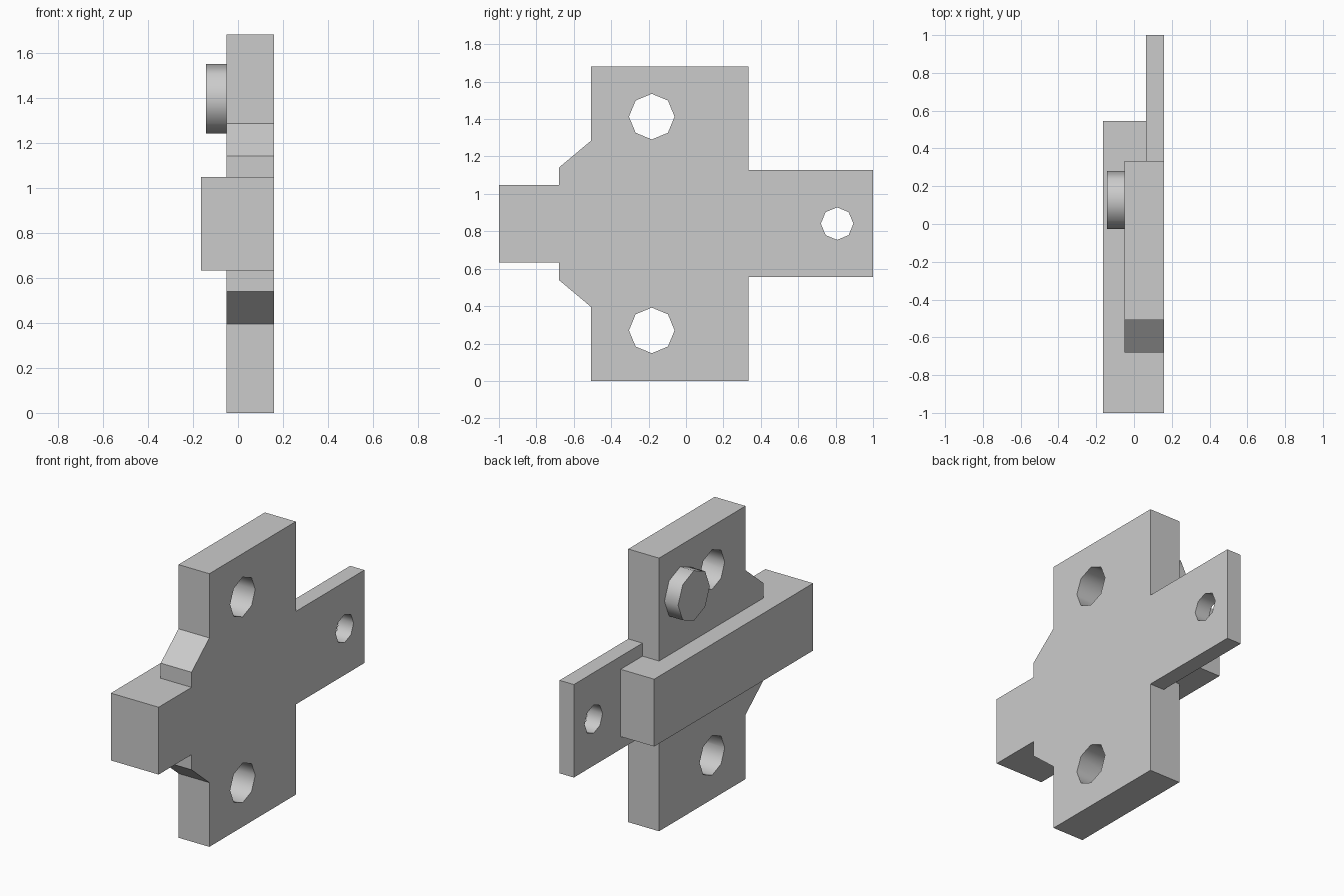
import bpy, bmesh
from math import cos, sin, pi

if "Cube" in bpy.data.objects:
    bpy.data.objects.remove(bpy.data.objects["Cube"])

MID = 0.84  # height of the mirror line through the bracket


def prism(name, outline, x0, x1, smooth=False):
    """Extrude a (y, z) outline along x; optionally smooth the side walls."""
    bm = bmesh.new()
    face = bm.faces.new([bm.verts.new((x0, y, z)) for y, z in outline])
    ext = bmesh.ops.extrude_face_region(bm, geom=[face])
    verts = [g for g in ext["geom"] if isinstance(g, bmesh.types.BMVert)]
    bmesh.ops.translate(bm, verts=verts, vec=(x1 - x0, 0, 0))
    bmesh.ops.recalc_face_normals(bm, faces=bm.faces)
    for f in bm.faces:
        f.smooth = smooth and len(f.verts) == 4
    mesh = bpy.data.meshes.new(name)
    bm.to_mesh(mesh)
    bm.free()
    ob = bpy.data.objects.new(name, mesh)
    bpy.context.collection.objects.link(ob)
    return ob


def box(name, x0, x1, y0, y1, z0, z1):
    return prism(name, [(y0, z0), (y1, z0), (y1, z1), (y0, z1)], x0, x1)


def octagon(name, x0, x1, y, z, r):
    ring = [(y + r * cos(i * pi / 4), z + r * sin(i * pi / 4)) for i in range(8)]
    return prism(name, ring, x0, x1, smooth=True)


def combine(target, other, operation):
    mod = target.modifiers.new(operation.lower(), 'BOOLEAN')
    mod.operation, mod.object, mod.solver = operation, other, 'EXACT'
    bpy.context.view_layer.objects.active = target
    bpy.ops.object.modifier_apply(modifier=mod.name)
    bpy.data.objects.remove(other)


# Main plate with sloped shoulders and the front stub: lower half mirrored upward
half = [(0.333, 0.0), (-0.507, 0.0), (-0.507, 0.395), (-0.68, 0.54),
        (-0.68, 0.633), (-1.0, 0.633)]
outline = half + [(y, 2 * MID - z) for y, z in reversed(half)]
plate = prism("bracket_plate", outline, -0.05, 0.16)

# Thin rear arm and thick crossing bar, fused with the plate
combine(plate, box("rear_arm", 0.063, 0.16, 0.2, 1.0, 0.555, 1.127), 'UNION')
combine(plate, box("cross_bar", -0.165, 0.063, -1.0, 0.545, 0.633, 2 * MID - 0.633), 'UNION')

# Bolt holes
for y, z, r in [(-0.183, 0.27, 0.122), (-0.183, 1.413, 0.122), (0.808, 0.841, 0.087)]:
    combine(plate, octagon("hole_cutter", -0.4, 0.4, y, z, r), 'DIFFERENCE')

# Round stud on the back of the plate
octagon("stud", -0.143, -0.05, 0.127, 1.395, 0.154)
